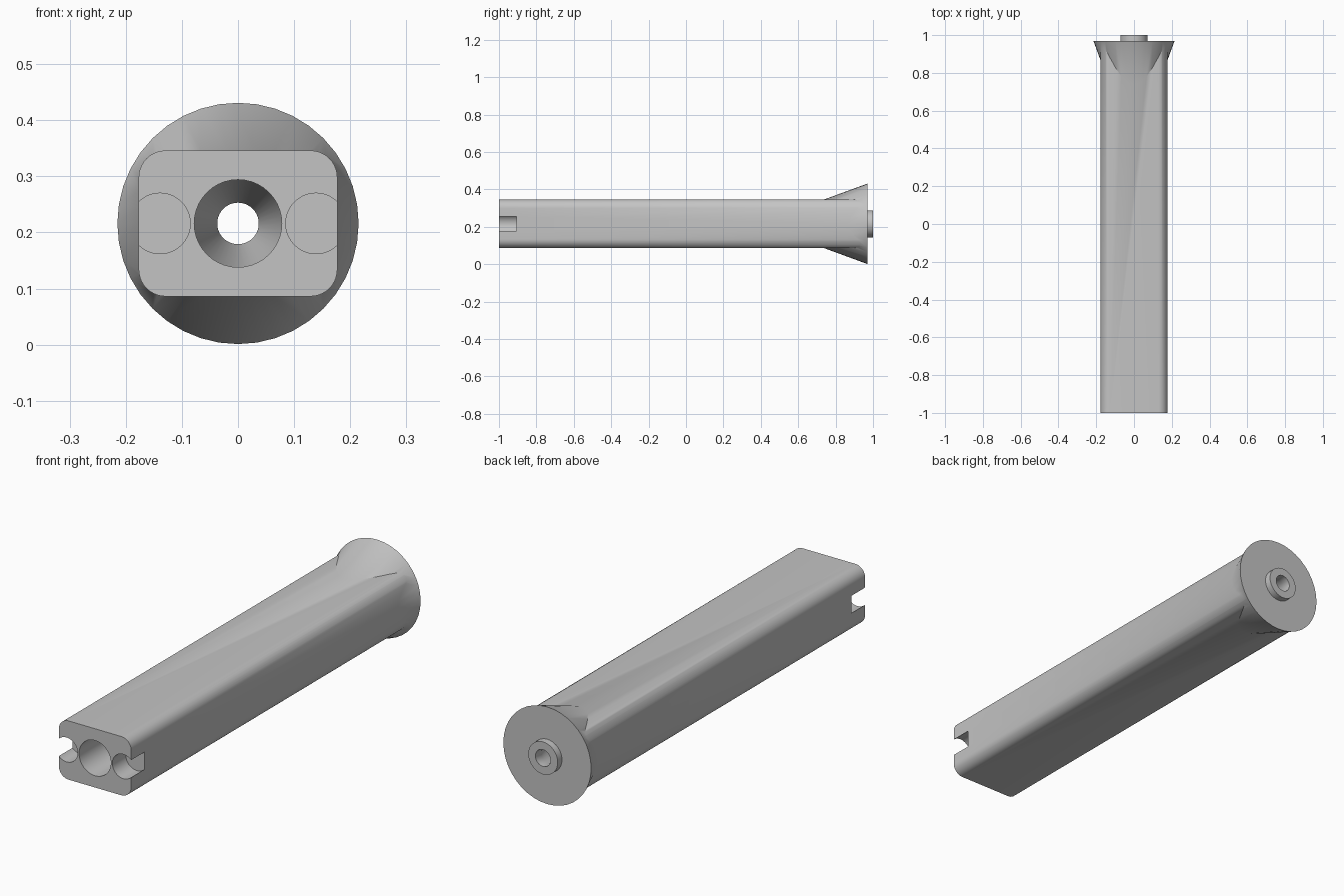
import bpy, bmesh, math
from mathutils import Matrix, Vector

if "Cube" in bpy.data.objects:
    bpy.data.objects.remove(bpy.data.objects["Cube"])

AXIS_Z = 0.216
FRONT, FLANGE_BACK, BACK = -1.0, 0.97, 1.0

grey = bpy.data.materials.new("plain grey")
grey.use_nodes = True
colour = (0.55, 0.55, 0.55, 1)
grey.diffuse_color = colour
grey.node_tree.nodes["Principled BSDF"].inputs["Base Color"].default_value = colour


def finish(bm, name):
    bmesh.ops.recalc_face_normals(bm, faces=bm.faces)
    mesh = bpy.data.meshes.new(name)
    bm.to_mesh(mesh)
    bm.free()
    mesh.materials.append(grey)
    obj = bpy.data.objects.new(name, mesh)
    bpy.context.collection.objects.link(obj)
    return obj


def lathe(name, profile, x=0, sides=40):
    """Closed solid turned about a lengthwise axis; profile holds (y, radius)."""
    bm = bmesh.new()
    rings = []
    for y, r in profile:
        angles = [math.tau * i / sides for i in range(sides)]
        rings.append([bm.verts.new((x + r * math.sin(a), y, AXIS_Z + r * math.cos(a)))
                      for a in angles])
    for a, b in zip(rings, rings[1:]):
        for i in range(sides):
            j = (i + 1) % sides
            bm.faces.new((a[i], a[j], b[j], b[i]))
    bm.faces.new(rings[0])
    bm.faces.new(rings[-1])
    return finish(bm, name)


def rounded_bar(name, half_w, half_h, radius, y0, y1, steps=10):
    """Rounded rectangle extruded lengthwise."""
    bm = bmesh.new()
    outline = []
    for k, (sx, sz) in enumerate([(1, 1), (-1, 1), (-1, -1), (1, -1)]):
        for i in range(steps + 1):
            a = (k + i / steps) * math.pi / 2
            outline.append(bm.verts.new((sx * (half_w - radius) + radius * math.cos(a), y0,
                                         AXIS_Z + sz * (half_h - radius) + radius * math.sin(a))))
    face = bm.faces.new(outline)
    grown = bmesh.ops.extrude_face_region(bm, geom=[face])["geom"]
    bmesh.ops.translate(bm, vec=(0, y1 - y0, 0),
                        verts=[v for v in grown if isinstance(v, bmesh.types.BMVert)])
    return finish(bm, name)


def combine(target, tool, operation):
    mod = target.modifiers.new(operation.title(), 'BOOLEAN')
    mod.operation, mod.solver, mod.object = operation, 'EXACT', tool
    bpy.context.view_layer.objects.active = target
    bpy.ops.object.modifier_apply(modifier=mod.name)
    bpy.data.objects.remove(tool)


# Long bar with a flared end and a small raised collar
body = rounded_bar("handle_body", 0.177, 0.13, 0.048, FRONT, 0.95)
flare = lathe("flared_end", [(0.70, 0.116), (FLANGE_BACK, 0.215),
                             (FLANGE_BACK, 0.072), (BACK, 0.072)])
combine(body, flare, 'UNION')

# Centre bore, tapering to a narrow outlet through the collar
bore = lathe("bore_cutter", [(FRONT - 0.1, 0.078), (0.85, 0.078),
                             (0.96, 0.037), (BACK + 0.1, 0.037)])
combine(body, bore, 'DIFFERENCE')

# Round notches that break through the two sides at the front
for side in (-1, 1):
    notch = lathe("notch_cutter", [(FRONT - 0.1, 0.054), (-0.906, 0.054)], x=side * 0.139)
    combine(body, notch, 'DIFFERENCE')

bpy.ops.object.select_all(action='DESELECT')
body.select_set(True)
bpy.context.view_layer.objects.active = body
bpy.ops.object.shade_smooth_by_angle(angle=math.radians(30))
